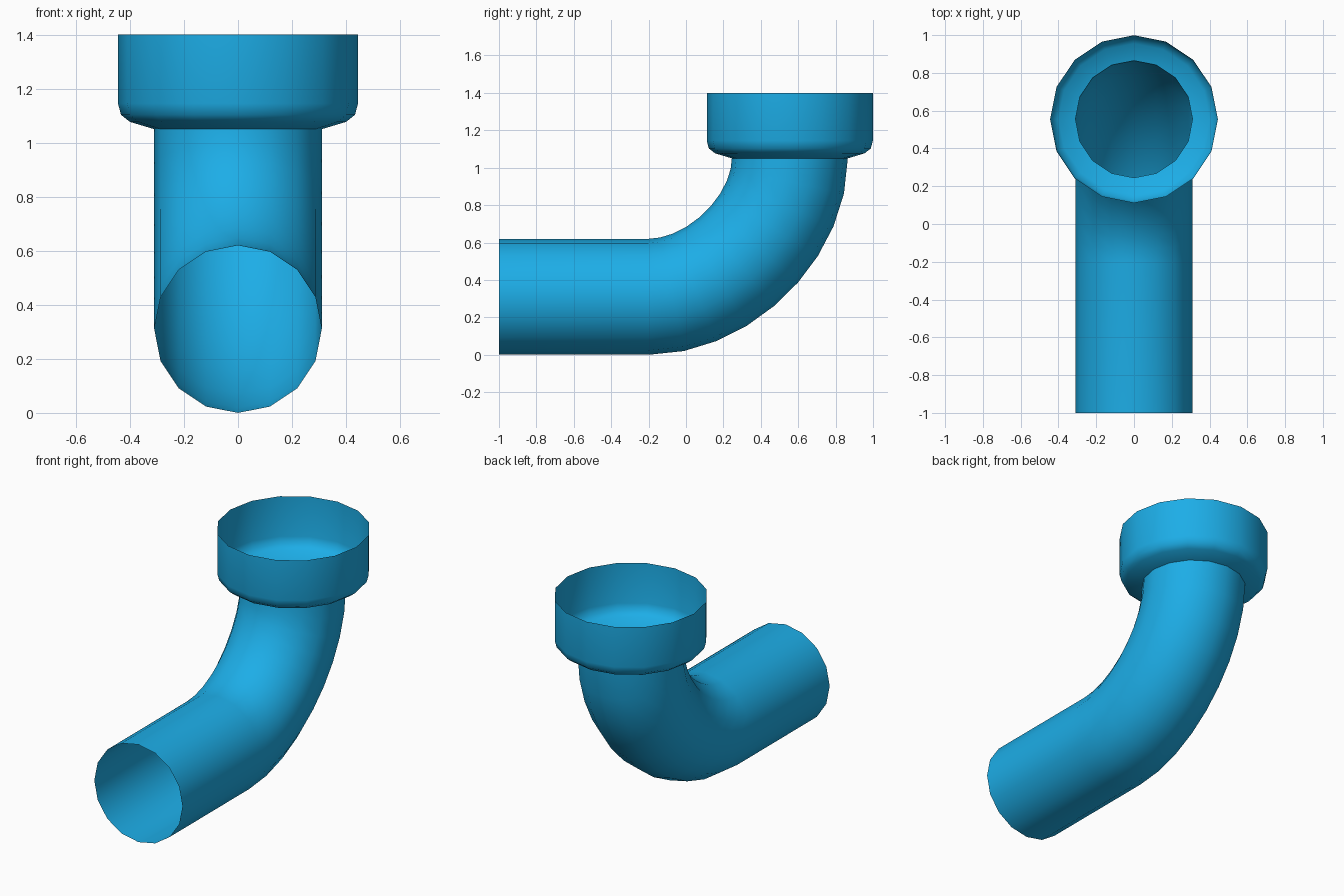
import bpy, math
from mathutils import Vector

if "Cube" in bpy.data.objects:
    bpy.data.objects.remove(bpy.data.objects["Cube"])

SIDES = 16
blue = bpy.data.materials.new("blue_plastic")
blue.diffuse_color = (0.012, 0.42, 0.8, 1)
blue.use_nodes = True
blue.node_tree.nodes["Principled BSDF"].inputs["Base Color"].default_value = blue.diffuse_color


def skin(name, rings):
    """Open-ended tube through rings given as (centre, in-plane axis, radius)."""
    verts, faces = [], []
    for centre, axis, radius in rings:
        for i in range(SIDES):
            a = 2 * math.pi * i / SIDES
            verts.append(centre + radius * (Vector((1, 0, 0)) * math.cos(a) + axis * math.sin(a)))
    for r in range(len(rings) - 1):
        for i in range(SIDES):
            a, b = r * SIDES + i, r * SIDES + (i + 1) % SIDES
            faces.append((a, a + SIDES, b + SIDES, b))
    mesh = bpy.data.meshes.new(name)
    mesh.from_pydata(verts, [], faces)
    mesh.materials.append(blue)
    obj = bpy.data.objects.new(name, mesh)
    bpy.context.collection.objects.link(obj)
    bpy.ops.object.select_all(action='DESELECT')
    obj.select_set(True)
    bpy.context.view_layer.objects.active = obj
    bpy.ops.object.shade_smooth_by_angle(angle=math.radians(48))
    return obj


# Bent pipe: straight run followed by a quarter bend (cubic curve)
R, AXIS_Y, TOP = 0.31, 0.555, 1.05
p0, p1 = Vector((0, -0.2, R)), Vector((0, AXIS_Y, TOP))
corner = Vector((0, AXIS_Y, R))
c0, c1 = p0.lerp(corner, 0.5), p1.lerp(corner, 0.5)
rings = [(Vector((0, -1, R)), Vector((0, 0, 1)), R)]
for i in range(10):
    t = i / 9
    s = 1 - t
    point = s**3 * p0 + 3 * s * s * t * c0 + 3 * s * t * t * c1 + t**3 * p1
    tangent = (s * s * (c0 - p0) + 2 * s * t * (c1 - c0) + t * t * (p1 - c1)).normalized()
    rings.append((point, Vector((0, -tangent.z, tangent.y)), R))
skin("bent_pipe", rings)

# Socket collar: wide open cup with a rounded lower shoulder
profile = [(0.31, 1.05), (0.40, 1.077), (0.433, 1.103), (0.444, 1.145), (0.444, 1.4)]
skin("socket_collar", [(Vector((0, AXIS_Y, z)), Vector((0, -1, 0)), r) for r, z in profile])
